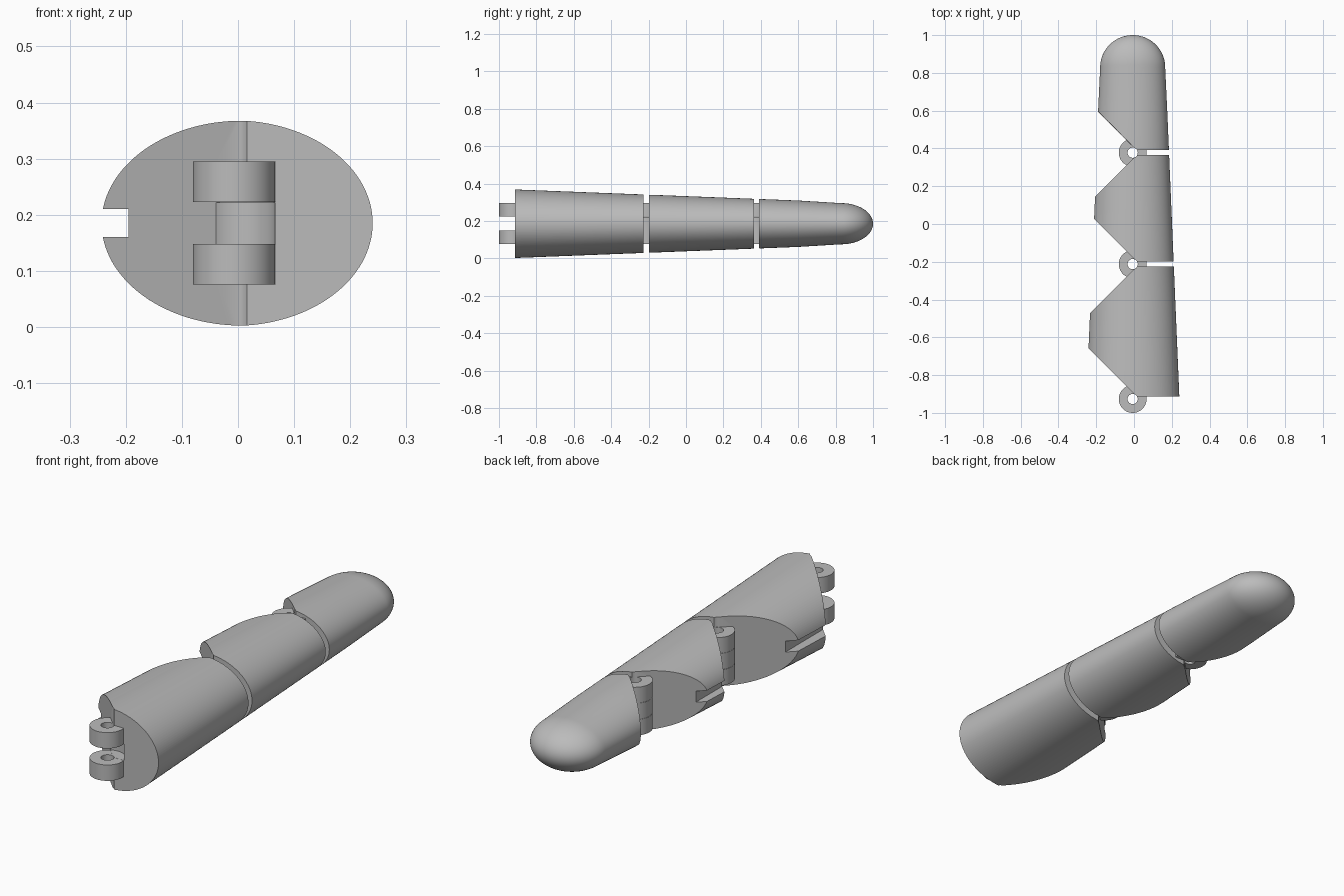
import bpy, bmesh
from math import pi, sin, cos, radians

if "Cube" in bpy.data.objects:
    bpy.data.objects.remove(bpy.data.objects["Cube"])

grey = bpy.data.materials.new("plain_grey")
grey.use_nodes = True
GREY = (0.5, 0.5, 0.5, 1)
grey.diffuse_color = GREY
grey.node_tree.nodes["Principled BSDF"].inputs["Base Color"].default_value = GREY

CX, CZ = -0.007, 0.185        # axis of the finger
LUG_R, PIN_R = 0.0735, 0.027  # hinge knuckle and pin hole radii
JOINTS = [-0.9265, -0.2125, 0.3775]
HALF_GAP = 0.0135
SIDES = 128


def finish(name, bm):
    bmesh.ops.recalc_face_normals(bm, faces=bm.faces)
    mesh = bpy.data.meshes.new(name)
    bm.to_mesh(mesh)
    bm.free()
    mesh.materials.append(grey)
    obj = bpy.data.objects.new(name, mesh)
    bpy.context.collection.objects.link(obj)
    return obj


def prism(name, points, z0, z1):
    bm = bmesh.new()
    low = [bm.verts.new((x, y, z0)) for x, y in points]
    high = [bm.verts.new((x, y, z1)) for x, y in points]
    bm.faces.new(low)
    bm.faces.new(high)
    n = len(points)
    for i in range(n):
        j = (i + 1) % n
        bm.faces.new((low[i], low[j], high[j], high[i]))
    return finish(name, bm)


def cylinder(name, y, r, z0, z1, n=64):
    ring = [(CX + r * cos(2 * pi * i / n), y + r * sin(2 * pi * i / n)) for i in range(n)]
    return prism(name, ring, z0, z1)


def box(name, x0, x1, y0, y1, z0, z1):
    return prism(name, [(x0, y0), (x1, y0), (x1, y1), (x0, y1)], z0, z1)


def loft(name):
    # tapered oval body with a domed tip: (y, half width, half height)
    rings = [(-0.95, 0.2486, 0.1845), (0.6, 0.183, 0.124)]
    for k in range(20):
        a = pi / 2 * k / 20
        rings.append((0.83 + 0.17 * sin(a), 0.172 * cos(a), 0.110 * cos(a)))
    bm = bmesh.new()
    loops = [[bm.verts.new((CX + w * cos(2 * pi * i / SIDES), y, CZ + h * sin(2 * pi * i / SIDES)))
              for i in range(SIDES)] for y, w, h in rings]
    bm.faces.new(loops[0])
    for a, b in zip(loops, loops[1:]):
        for i in range(SIDES):
            j = (i + 1) % SIDES
            bm.faces.new((a[i], a[j], b[j], b[i]))
    tip = bm.verts.new((CX, 1, CZ))
    for i in range(SIDES):
        bm.faces.new((loops[-1][i], loops[-1][(i + 1) % SIDES], tip))
    return finish(name, bm)


def combine(obj, tool, operation):
    mod = obj.modifiers.new("cut", "BOOLEAN")
    mod.operation, mod.solver, mod.object = operation, "EXACT", tool
    bpy.context.view_layer.objects.active = obj
    bpy.ops.object.modifier_apply(modifier=mod.name)
    bpy.data.objects.remove(tool)


# knuckle heights: two outer lugs and one middle lug
OUTER = [(0.075, 0.148), (0.222, 0.295)]
MIDDLE = [(0.148, 0.222)]


def hinge(obj, y, lugs, pockets):
    for z0, z1 in pockets:
        combine(obj, cylinder("pocket", y, LUG_R + 0.001, z0, z1), "DIFFERENCE")
    for z0, z1 in lugs:
        combine(obj, cylinder("lug", y, LUG_R, z0 + 0.0005, z1 - 0.0005), "UNION")
    combine(obj, cylinder("pin_hole", y, PIN_R, -0.1, 0.5, 48), "DIFFERENCE")


def segment(name, index):
    front = JOINTS[index] + HALF_GAP
    last = index == len(JOINTS) - 1
    rear = 1.6 if last else JOINTS[index + 1] - HALF_GAP
    obj = loft(name)

    # straight back edge, 45 degree wedges on the bending side
    edge, reach = 0.014, (rear - front) / 2
    outline = [(0.4, front), (edge, front), (edge - reach, front + reach), (edge, rear), (0.4, rear)]
    combine(obj, prism("outline", outline, -0.2, 0.6), "INTERSECT")

    # cord slot along the bending side, then the hinges
    if not last:
        floor = [-0.195, -0.173][index]
        combine(obj, box("slot", -0.4, floor, front, rear, 0.16, 0.21), "DIFFERENCE")
        hinge(obj, JOINTS[index + 1], MIDDLE, OUTER)
    hinge(obj, JOINTS[index], OUTER, MIDDLE)

    bpy.ops.object.select_all(action="DESELECT")
    obj.select_set(True)
    bpy.context.view_layer.objects.active = obj
    bpy.ops.object.shade_smooth_by_angle(angle=radians(30))


for i, part in enumerate(["base_segment", "middle_segment", "tip_segment"]):
    segment(part, i)
